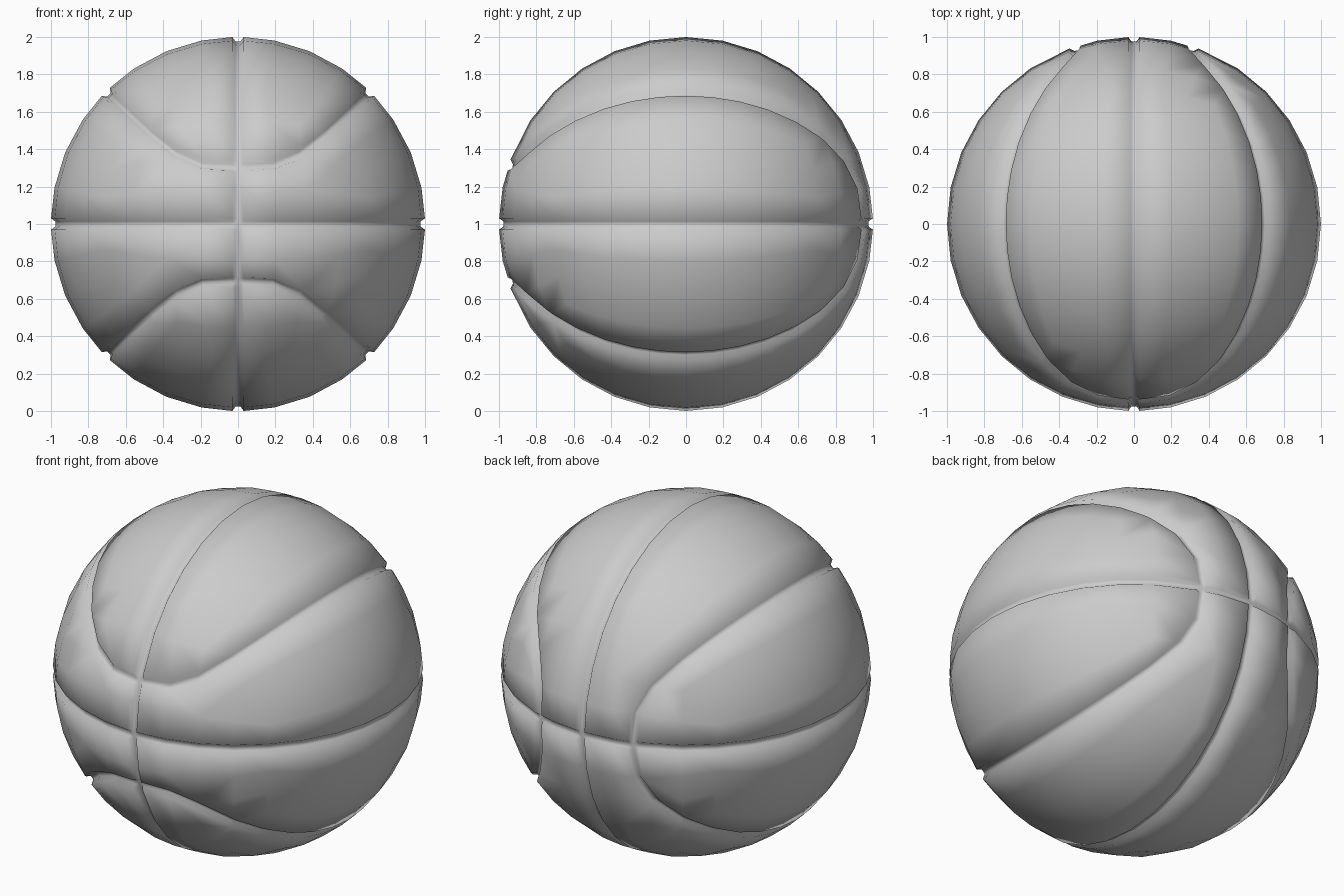
import bpy, bmesh, math
from mathutils import Vector

cube = bpy.data.objects.get("Cube")
if cube:
    bpy.data.objects.remove(cube, do_unlink=True)

RIM, FLOOR, DEPTH = 0.03, 0.014, 0.024   # groove half widths and depth
BEND = 0.0097                            # how far the curved seam swings round


# Signed distance from each groove line, on the unit sphere
def seam_gradient(p):
    g = Vector((-4 * p.x ** 3, BEND, 4 * p.z ** 3))
    return g - p * g.dot(p)


def curved_seam(p):
    return (p.z ** 4 - p.x ** 4 + BEND * p.y) / max(seam_gradient(p).length, 1e-6)


def upright_seam(p):
    return p.x


def level_seam(p):
    return p.z


SEAMS = (curved_seam, upright_seam, level_seam)


def cut(bm, field, level):
    """Cut the sphere along the line where field equals level."""
    for e in list(bm.edges):
        v0, v1 = e.verts
        p, q = v0.co.copy(), v1.co.copy()
        a, b = field(p) - level, field(q) - level
        if a * b >= 0 or min(abs(a), abs(b)) < 1e-4:
            continue
        lo, hi = 0.0, 1.0
        for _ in range(24):
            mid = (lo + hi) / 2
            if (field(p.lerp(q, mid).normalized()) - level) * a > 0:
                lo = mid
            else:
                hi = mid
        new_vert = bmesh.utils.edge_split(e, v0, lo)[1]
        new_vert.co = p.lerp(q, lo).normalized()
    on_line = [v for v in bm.verts if abs(field(v.co) - level) < 1e-4]
    bmesh.ops.connect_verts(bm, verts=on_line)


# Ball: evenly divided cube blown up to a sphere
bm = bmesh.new()
bmesh.ops.create_cube(bm, size=2)
bmesh.ops.subdivide_edges(bm, edges=bm.edges[:], cuts=7, use_grid_fill=True)
for v in bm.verts:
    v.co = Vector([math.tan(c * math.pi / 4) for c in v.co]).normalized()

# Slide nearby points on to the curved seam
for v in bm.verts:
    if abs(curved_seam(v.co)) < 0.06:
        for _ in range(5):
            step = seam_gradient(v.co).normalized() * curved_seam(v.co)
            v.co = (v.co - step).normalized()

# Groove edges, then press the grooves in
for seam in SEAMS:
    for level in (0, -FLOOR, FLOOR, -RIM, RIM):
        cut(bm, seam, level)
for v in bm.verts:
    d = min(abs(seam(v.co)) for seam in SEAMS)
    sink = min(max((RIM - d) / (RIM - FLOOR), 0), 1)
    v.co *= 1 - DEPTH * sink
bmesh.ops.recalc_face_normals(bm, faces=bm.faces[:])
for f in bm.faces:
    f.smooth = True

mesh = bpy.data.meshes.new("ball")
bm.to_mesh(mesh)
bm.free()
ball = bpy.data.objects.new("ball", mesh)
ball.location.z = 1
bpy.context.collection.objects.link(ball)

# Plain grey rubber
grey = bpy.data.materials.new("grey rubber")
grey.use_nodes = True
colour = (0.6, 0.6, 0.6, 1)
grey.diffuse_color = colour
grey.node_tree.nodes["Principled BSDF"].inputs["Base Color"].default_value = colour
mesh.materials.append(grey)
